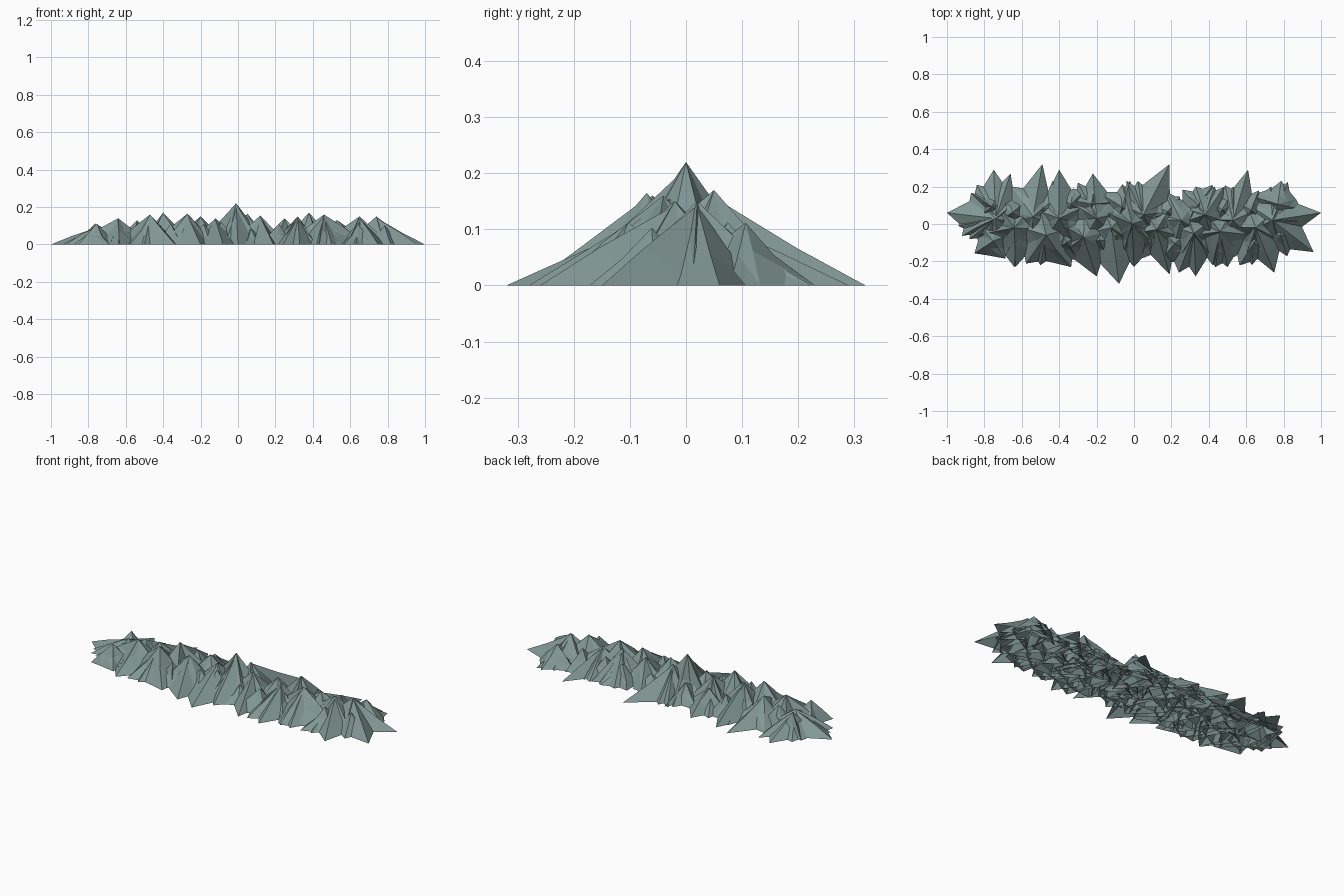
import bpy, math, random
from mathutils import Vector

if "Cube" in bpy.data.objects:
    bpy.data.objects.remove(bpy.data.objects["Cube"])

random.seed(5)
R = random.uniform


def make(name, verts, faces):
    mesh = bpy.data.meshes.new(name)
    mesh.from_pydata(verts, [], faces)
    obj = bpy.data.objects.new(name, mesh)
    bpy.context.collection.objects.link(obj)
    mat = bpy.data.materials.get("rock") or bpy.data.materials.new("rock")
    mat.diffuse_color = (0.22, 0.31, 0.30, 1)
    mat.use_nodes = True
    mat.node_tree.nodes["Principled BSDF"].inputs["Base Color"].default_value = mat.diffuse_color
    mesh.materials.append(mat)


def limit(x, y):
    return max(-0.92, min(0.92, x)), max(-0.23, min(0.23, y))


# Jagged open-bottomed peak: apex, folded middle ring, star-shaped foot
def peak(name, x, y, h, radius, spurs=5):
    n = spurs * 2
    verts = [(x, y, h)]
    turn = R(0, math.tau)
    angles = [turn + math.tau * (i + R(-0.35, 0.35)) / n for i in range(n)]
    feet = [radius * (R(0.9, 1.25) if i % 2 == 0 else R(0.62, 0.85)) for i in range(n)]
    for level in (0.5, 0):
        for i, a in enumerate(angles):
            d = feet[i] * (1 - level) * (R(0.75, 1.05) if level else 1)
            z = h * level * (R(0.8, 1.15) if level else 0)
            px, py = limit(x + d * math.cos(a), y + d * math.sin(a))
            verts.append((px, py, z))
    faces = []
    for i in range(n):
        j = (i + 1) % n
        faces += [(0, 1 + i, 1 + j), (1 + i, 1 + n + i, 1 + n + j), (1 + i, 1 + n + j, 1 + j)]
    make(name, verts, faces)


# Sharp ridge running from a crest point down to a foot on the outline
def spur(name, top, tip, width):
    top, tip = Vector(top), Vector((*tip, 0))
    flat = Vector((tip.x - top.x, tip.y - top.y, 0))
    side = Vector((-flat.y, flat.x, 0)).normalized() * width
    foot = Vector((top.x, top.y, 0)) + flat * 0.45
    mid = top.lerp(tip, 0.55) + Vector((0, 0, R(-0.008, 0.006)))
    verts = [top, mid, tip, foot + side * R(0.8, 1.2), foot - side * R(0.8, 1.2)]
    make(name, verts, [(0, 3, 1), (1, 3, 2), (0, 1, 4), (1, 2, 4)])


# Main crest
crest = [(-.74, .03, .10), (-.64, -.02, .14), (-.54, .04, .13), (-.47, -.06, .16),
         (-.40, .03, .17), (-.27, -.07, .165), (-.20, .03, .15), (-.12, -.02, .14),
         (-.01, 0, .22), (.05, .05, .165), (.12, -.03, .155), (.25, .02, .14),
         (.32, -.05, .15), (.38, .05, .17), (.46, -.04, .16), (.53, .02, .13),
         (.65, -.02, .15), (.74, .02, .15)]
for x, y, h in crest:
    peak("main_peak", x, y, h, R(0.17, 0.2))

# Lower flank peaks on both sides
for i in range(12):
    for s in (-1, 1):
        peak("flank_peak", -0.76 + i * 0.138 + R(-0.03, 0.03), s * R(0.06, 0.11),
             R(0.08, 0.125), R(0.1, 0.13), 4)

# Outline spurs, each joined to the nearest crest point
tips = [(-1, .06), (-.94, -.01), (-.84, .21), (-.75, .29), (-.66, .27), (-.49, .32),
        (-.40, .29), (-.22, .27), (-.04, .23), (.02, .23), (.19, .32), (.43, .2),
        (.61, .29), (.73, .2), (.81, .14), (1, .06), (.96, -.15), (.75, -.26),
        (.5, -.23), (.33, -.28), (.24, -.26), (.19, -.27), (-.08, -.32), (-.2, -.28),
        (-.38, -.22), (-.5, -.22), (-.64, -.23), (-.83, -.13), (-.88, -.08), (.9, -.05),
        (-.3, .22), (.1, .2), (.33, .2), (.53, .2), (0, -.23), (.42, -.22), (.63, -.22)]
for t in tips:
    x, y, h = min(crest, key=lambda c: (c[0] - t[0]) ** 2 + (c[1] - t[1]) ** 2)
    spur("outline_spur", (x, y, h * 0.95), t, R(0.07, 0.11))
